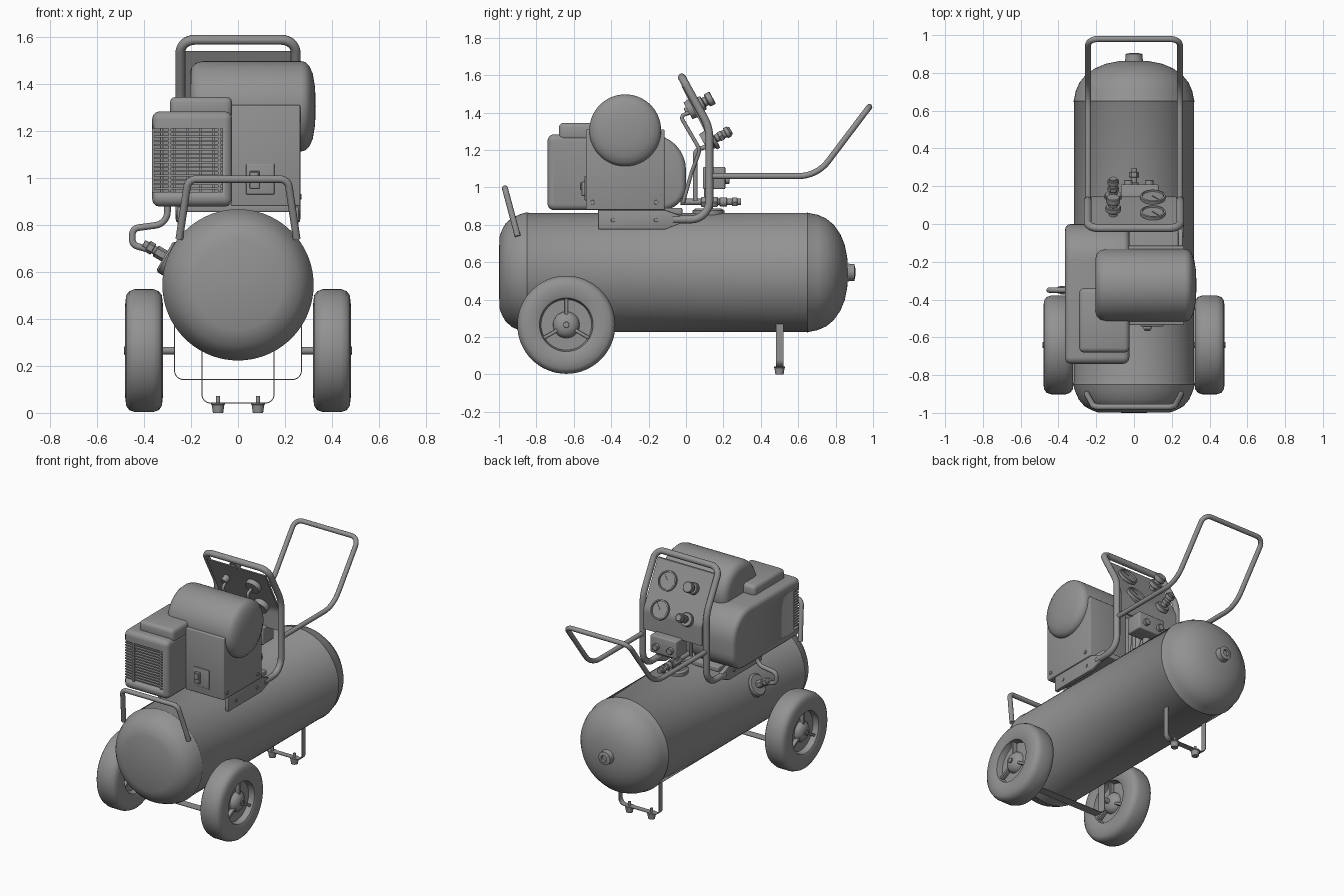
import bpy, bmesh, math
from mathutils import Vector as V

if "Cube" in bpy.data.objects:
    bpy.data.objects.remove(bpy.data.objects["Cube"])

GREY = bpy.data.materials.new('dark_grey')
GREY.diffuse_color = (.29, .29, .29, 1)
GREY.use_nodes = True
GREY.node_tree.nodes["Principled BSDF"].inputs["Base Color"].default_value = GREY.diffuse_color

def finish(name, bm, bevel=0, seg=3):
    bmesh.ops.remove_doubles(bm, verts=bm.verts, dist=1e-5)
    bmesh.ops.recalc_face_normals(bm, faces=bm.faces)
    if bevel:
        es = [e for e in bm.edges if len(e.link_faces) == 2 and e.calc_face_angle() > 0.6]
        bmesh.ops.bevel(bm, geom=es, offset=bevel, segments=seg, profile=0.5, affect='EDGES', clamp_overlap=True)
    me = bpy.data.meshes.new(name)
    bm.to_mesh(me)
    bm.free()
    me.materials.append(GREY)
    ob = bpy.data.objects.new(name, me)
    bpy.context.collection.objects.link(ob)
    select(ob)
    bpy.ops.object.shade_smooth_by_angle(angle=math.radians(35))
    return ob

def select(ob):
    bpy.ops.object.select_all(action='DESELECT')
    ob.select_set(True)
    bpy.context.view_layer.objects.active = ob

def fillet(pts, radii, closed=False, n=8):
    pts, out, m = [V(p) for p in pts], [], len(pts)
    for i, p in enumerate(pts):
        r = radii if isinstance(radii, (int, float)) else radii[i]
        if r == 0 or (not closed and i in (0, m - 1)):
            out.append(p)
            continue
        a, b = (pts[i - 1] - p).normalized(), (pts[(i + 1) % m] - p).normalized()
        h = a.angle(b) / 2
        c, t = p + (a + b).normalized() * r / math.sin(h), r / math.tan(h)
        u, w = (p + a * t - c).normalized(), (p + b * t - c).normalized()
        out += [c + u.slerp(w, k / n).normalized() * r for k in range(n + 1)]
    return out

def tube(name, pts, r, radii=0.05):
    cu = bpy.data.curves.new(name, 'CURVE')
    cu.dimensions, cu.bevel_depth, cu.bevel_resolution, cu.use_fill_caps = '3D', r, 4, True
    path = fillet(pts, radii)
    sp = cu.splines.new('POLY')
    sp.points.add(len(path) - 1)
    for q, p in zip(sp.points, path):
        q.co = (*p, 1)
    cu.materials.append(GREY)
    ob = bpy.data.objects.new(name, cu)
    bpy.context.collection.objects.link(ob)
    select(ob)
    bpy.ops.object.convert(target='MESH')
    bpy.ops.object.shade_smooth_by_angle(angle=math.radians(40))

def lathe(name, prof, loc, axis, seg=48):
    bm, q = bmesh.new(), V((0, 0, 1)).rotation_difference(V(axis))
    rings = [[bm.verts.new(V(loc) + q @ V((r * math.cos(2 * math.pi * k / seg), r * math.sin(2 * math.pi * k / seg), h)))
              for k in range(seg)] for r, h in [(max(r, 1e-7), h) for r, h in prof]]
    for a, b in zip(rings, rings[1:]):
        for k in range(seg):
            bm.faces.new((a[k], a[(k + 1) % seg], b[(k + 1) % seg], b[k]))
    return finish(name, bm)

def rod(name, loc, axis, r, h0, h1, seg=24):
    c = min(r, h1 - h0) * 0.12
    return lathe(name, [(0, h0), (r - c, h0), (r, h0 + c), (r, h1 - c), (r - c, h1), (0, h1)], loc, axis, seg)

def prism(name, pts, push, bevel=0):
    bm = bmesh.new()
    a = [bm.verts.new(V(p)) for p in pts]
    b = [bm.verts.new(V(p) + V(push)) for p in pts]
    bm.faces.new(a)
    bm.faces.new(b[::-1])
    for i in range(len(a)):
        j = (i + 1) % len(a)
        bm.faces.new((a[i], a[j], b[j], b[i]))
    return finish(name, bm, bevel)

def box(name, x, y, z, bevel=0.006):
    return prism(name, [(x[0], y[0], z[0]), (x[1], y[0], z[0]), (x[1], y[1], z[0]), (x[0], y[1], z[0])],
                 (0, 0, z[1] - z[0]), bevel)

def u_strip(name, x, y0, y1, top, bottom, r, th=0.004):
    outer = fillet([(-x, y0, top), (-x, y0, bottom), (x, y0, bottom), (x, y0, top)], r)
    inner = fillet([(-x + th, y0, top), (-x + th, y0, bottom + th), (x - th, y0, bottom + th), (x - th, y0, top)], r - th)
    prism(name, outer + inner[::-1], (0, y1 - y0, 0))

def hoop(half):  # mirror a half path across x = 0
    return half + [(-x, y, z) for x, y, z in reversed(half)]

# Air tank with domed ends, seam and drain plug
lathe('tank', [(0, -1), (.19, -.998), (.225, -.985), (.262, -.965), (.292, -.93), (.312, -.885), (.322, -.85), (.318, -.84),
               (.318, .645), (.321, .65), (.318, .655), (.308, .705), (.288, .75), (.255, .79), (.205, .825),
               (.15, .848), (.08, .862), (0, .866)], (0, 0, .545), (0, 1, 0), 72)
lathe('tank_plug', [(0, .84), (.055, .84), (.045, .88), (.045, .9), (.022, .905), (.02, .89), (0, .89)], (0, 0, .545), (0, 1, 0), 24)

# Wheels, axle and brackets
u_strip('axle_bracket', .272, -.67, -.61, .45, .14, .04)
for s, side in ((1, 'right'), (-1, 'left')):
    loc, ax = V((s * .4, -.64, .265)), (s, 0, 0)
    half = [(0, .035), (.135, .035), (.143, .074), (.15, .078), (.2, .08), (.235, .076), (.253, .063), (.262, .038)]
    lathe('wheel_' + side, half + [(r, -h) for r, h in reversed(half)], loc, ax, 64)
    for d in (1, -1):
        lathe('wheel_hub', [(.072, .03), (.068, .05), (.052, .067), (.03, .076), (0, .078)], loc, (s * d, 0, 0), 32)
        for k in range(3):
            t = math.radians(90 + 120 * k)
            u, w = V((0, math.cos(t), math.sin(t))), V((0, -math.sin(t), math.cos(t))) * .009
            p = loc + V((s * d * .03, 0, 0))
            prism('wheel_spoke', [p + u * .05 - w, p + u * .05 + w, p + u * .14 + w, p + u * .14 - w], (s * d * .032, 0, 0), .003)
    rod('axle_stub_' + side, loc, ax, .016, -.13, .085)
    rod('axle_nut_' + side, loc, ax, .018, .07, .085, 6)

# Rear foot
u_strip('rear_foot', .156, .48, .52, .3, .04, .04)
for x in (-.085, .085):
    lathe('foot_pad', [(0, 0), (.022, 0), (.027, .034), (.03, .036), (.03, .042), (0, .042)], (x, .5, 0), (0, 0, 1), 24)
    rod('foot_bolt', (x, .5, 0), (0, 0, 1), .009, .03, .072, 12)

# Front bumper, control hoop and tow handle
tube('front_bumper', hoop([(.25, -.9, .74), (.212, -.968, .995)]), .016, .04)
tube('control_hoop', hoop([(.245, -.07, .828), (.245, .125, .828), (.245, .125, 1.32), (.245, -.022, 1.588)]), .021,
     [0, .1, .22, .06, .06, .22, .1, 0])
tube('tow_handle', hoop([(.243, .12, 1.06), (.243, .70, 1.06), (.243, .98, 1.43)]), .016, [0, .2, .055, .055, .2, 0])

# Flattened frame rails with bolts, and deck
for s in (1, -1):
    prism('frame_rail', [(s * .232, y, z) for y, z in ((-.47, .775), (-.47, .878), (-.11, .878), (-.03, .849),
          (-.03, .807), (-.11, .775))], (s * .026, 0, 0), .004)
    for y in (-.39, -.16):
        rod('rail_bolt', (s * .255, y, .825), (s, 0, 0), .012, 0, .008, 6)
box('deck', (-.235, .235), (-.47, -.02), (.855, .89))

# Drive cover with screws and power switch
box('drive_cover', (-.03, .265), (-.535, -.115), (.88, 1.31), .006)
for y in (-.5, -.16):
    rod('cover_screw', (.265, y, .92), (1, 0, 0), .012, -.004, .006, 12)
box('switch_plate', (.035, .155), (-.542, -.53), (.93, 1.06), .003)
box('rocker_switch', (.05, .092), (-.558, -.53), (.955, 1.03), .004)
box('rocker_bar', (.055, .087), (-.566, -.55), (.985, 1.025), .003)

# Motor drum
lathe('motor_drum', [(0, -.205), (.14, -.205), (.168, -.197), (.185, -.178), (.192, -.15), (.192, .27), (.188, .287),
                     (.172, .303), (.14, .318), (.08, .328), (0, .331)], (0, -.325, 1.305), (1, 0, 0), 64)

# Pump shroud with grille opening wrapping the left corner
prof = fillet([(-.365, -.74, .878), (-.365, -.74, 1.283), (-.365, 0, 1.283), (-.365, 0, .878)], [.035, .035, .19, .13], True)
shroud = prism('pump_shroud', prof, (.34, 0, 0), .03)
cut = box('grille_cutter', (-.45, -.065), (-.8, -.665), (.94, 1.21), 0)
cut.hide_render = True
mod = shroud.modifiers.new('opening', 'BOOLEAN')
mod.object, mod.operation, mod.solver = cut, 'DIFFERENCE', 'EXACT'
select(shroud)
bpy.ops.object.modifier_apply(modifier=mod.name)
bpy.data.objects.remove(cut)
box('shroud_raised_top', (-.29, -.025), (-.68, -.34), (1.25, 1.345), .025)
for k in range(14):
    z = .955 + k * .0185
    box('grille_slat', (-.357, -.06), (-.733, -.66), (z - .004, z + .004), 0)
for x in (-.29, -.08):
    box('grille_post', (x - .005, x + .005), (-.737, -.72), (.935, 1.215), 0)
for k in range(5):
    box('pump_fin', (-.33 + k * .055, -.32 + k * .055), (-.69, -.66), (.94, 1.21), 0)

# Discharge hose and check valve on tank side
tube('discharge_hose', [(-.3, -.35, .95), (-.3, -.35, .805), (-.45, -.35, .785), (-.45, -.35, .715), (-.36, -.35, .69)],
     .014, [0, .06, .03, .03, 0])
ax, base = V((-.86, 0, .5)), V((-.265, -.35, .64))
rod('tank_side_boss', base, ax, .075, -.02, .055, 32)
for r, a, b, n in ((.026, .05, .1, 6), (.018, .09, .16, 20), (.026, .11, .14, 6)):
    rod('check_valve', base, ax, r, a, b, n)

# Control panel
face = fillet([(0, -.01, 1.54), (0, .145, 1.24), (0, .145, 1.10)], .1)
face = [p + V((-.225, 0, 0)) for p in face]
prism('control_panel', face + [p - V((0, .014, 0)) for p in face[::-1]], (.45, 0, 0))

# Gauges, regulator knob and quick coupler, square to the sloping panel
n = V((0, .88, .475))
for y, z in ((.05, 1.43), (.133, 1.26)):
    lathe('gauge', [(0, -.045), (.05, -.045), (.056, 0), (.066, .002), (.066, .02), (.057, .022), (.055, .014), (0, .014)],
          (.1, y, z), n, 40)
    prism('gauge_needle', [V((.1, y, z)) + n * .016 + V(d) for d in ((-.004, 0, 0), (.004, 0, 0), (.03, -.018, .034))], n * .003)
for r, a, b, k in ((.022, -.06, .03, 20), (.04, .02, .05, 24), (.026, .05, .07, 20), (.037, .07, .105, 12)):
    rod('regulator_knob', (-.11, .05, 1.43), n, r, a, b, k)
for r, a, b, k in ((.045, -.01, .02, 24), (.022, .02, .115, 20), (.03, .04, .065, 6), (.03, .08, .105, 20)):
    rod('quick_coupler', (-.11, .14, 1.25), n, r, a, b, k)

# Air lines behind the panel
for x in (-.1, .09):
    tube('air_line', [(x, .04, 1.41), (x, -.03, 1.38), (x, .075, 1.2), (x * .6, .03, 1.08), (x * .3, -.015, .92)], .01,
         [0, .02, .05, .08, 0])
tube('air_line_lower', [(.04, .12, 1.22), (.04, .05, 1.2), (.04, .05, .93)], .012, .03)

# Pressure switch and outlet manifold
box('pressure_switch', (-.07, .13), (.09, .21), (.99, 1.11), .008)
for x in (-.03, .08):
    rod('switch_port', (x, .21, 1.04), (0, 1, 0), .022, -.005, .022, 20)
rod('switch_riser', (0, .12, .85), (0, 0, 1), .024, 0, .16)
lathe('tank_top_boss', [(.085, 0), (.085, .025), (.07, .036), (0, .036)], (0, .12, .85), (0, 0, 1), 32)
for r, a, b, k in ((.017, -.03, .295, 20), (.03, .08, .17, 6), (.025, .18, .22, 20), (.026, .245, .275, 6)):
    rod('outlet_manifold', (0, 0, .922), (0, 1, 0), r, a, b, k)
